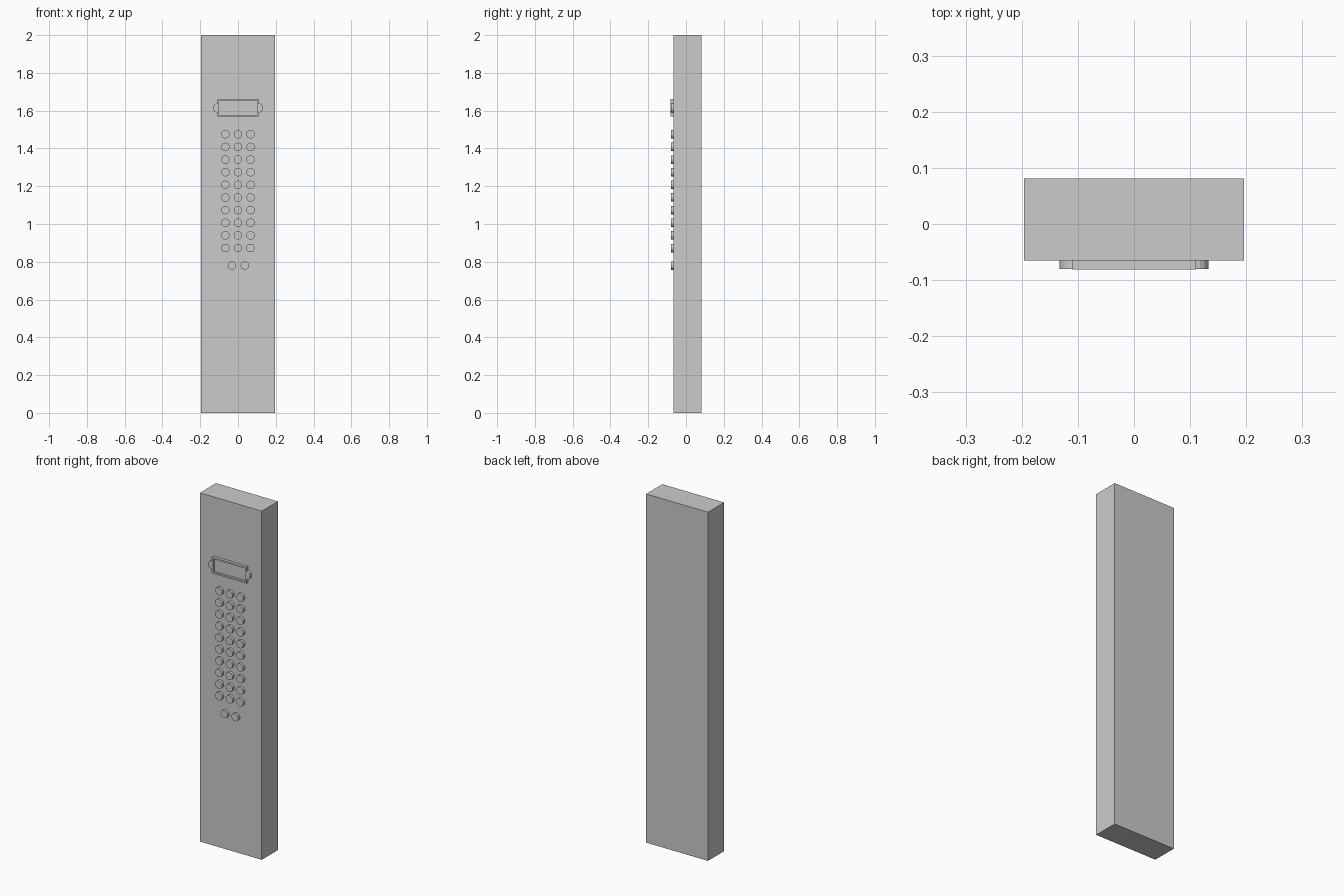
import bpy, bmesh, math
from mathutils import Matrix

if "Cube" in bpy.data.objects:
    bpy.data.objects.remove(bpy.data.objects["Cube"])

FRONT = -0.065


def prism(name, outlines, y0, y1):
    """Extrude closed x-z outlines from y0 (back) to y1 (front)."""
    bm = bmesh.new()
    for pts in outlines:
        face = bm.faces.new([bm.verts.new((x, y0, z)) for x, z in pts])
        ext = bmesh.ops.extrude_face_region(bm, geom=[face])
        verts = [v for v in ext["geom"] if isinstance(v, bmesh.types.BMVert)]
        bmesh.ops.translate(bm, verts=verts, vec=(0, y1 - y0, 0))
    bmesh.ops.recalc_face_normals(bm, faces=bm.faces)
    me = bpy.data.meshes.new(name)
    bm.to_mesh(me)
    bm.free()
    ob = bpy.data.objects.new(name, me)
    bpy.context.collection.objects.link(ob)
    return ob


def rect(x0, x1, z0, z1):
    return [(x0, z0), (x1, z0), (x1, z1), (x0, z1)]


def arc(cx, cz, r, a0, a1, n):
    return [(cx + r * math.cos(math.radians(a0 + (a1 - a0) * i / n)),
             cz + r * math.sin(math.radians(a0 + (a1 - a0) * i / n)))
            for i in range(n + 1)]


# main slab
prism("panel_body", [rect(-0.196, 0.196, 0, 2)], 0.081, FRONT)

# label holder: four rails around a recessed window
W, Z0, Z1, T = 0.11, 1.568, 1.661, 0.009
prism("label_frame", [
    rect(-W, -W + T, Z0, Z1), rect(W - T, W, Z0, Z1),
    rect(-W + T, W - T, Z0, Z0 + T), rect(-W + T, W - T, Z1 - T, Z1),
], FRONT, -0.081)
prism("label_card", [rect(-W + T, W - T, Z0 + T, Z1 - T)], FRONT, FRONT - 0.004)

# rounded mounting ears on both sides
for side, start in (("right", -90), ("left", 90)):
    cx = 0.108 if side == "right" else -0.108
    prism("ear_" + side, [arc(cx, 1.614, 0.025, start, start + 180, 8)], FRONT, -0.080)


# round push buttons: a 3 x 10 grid and a lower pair
def button(name, x, z):
    bm = bmesh.new()
    bmesh.ops.create_cone(bm, cap_ends=True, segments=16, radius1=0.0225,
                          radius2=0.0225, depth=0.015)
    bmesh.ops.transform(bm, verts=bm.verts,
                        matrix=Matrix.Translation((x, FRONT - 0.0075, z))
                        @ Matrix.Rotation(math.radians(90), 4, "X"))
    me = bpy.data.meshes.new(name)
    bm.to_mesh(me)
    bm.free()
    ob = bpy.data.objects.new(name, me)
    bpy.context.collection.objects.link(ob)
    bpy.context.view_layer.objects.active = ob
    bpy.ops.object.select_all(action="DESELECT")
    ob.select_set(True)
    bpy.ops.object.shade_smooth_by_angle()


for row in range(10):
    for col in range(3):
        button(f"button_{row}_{col}", (col - 1) * 0.067, 1.475 - row * 0.0669)
for i, x in enumerate((-0.032, 0.036)):
    button(f"lower_button_{i}", x, 0.78)
